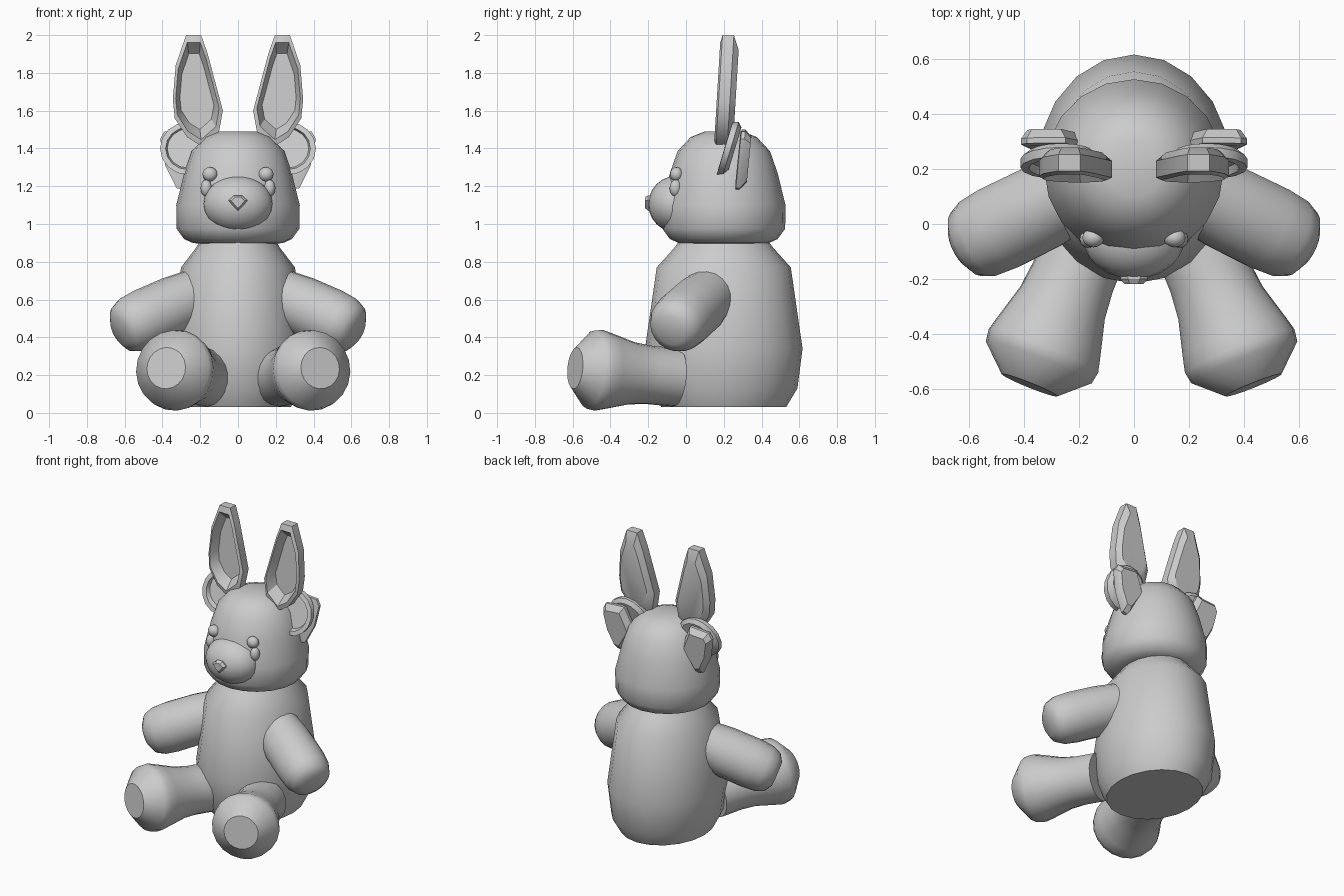
import bpy, bmesh, math
from mathutils import Vector, Matrix

if "Cube" in bpy.data.objects:
    bpy.data.objects.remove(bpy.data.objects["Cube"])


def finish(name, bm, angle=40):
    bmesh.ops.recalc_face_normals(bm, faces=bm.faces)
    me = bpy.data.meshes.new(name)
    bm.to_mesh(me)
    bm.free()
    ob = bpy.data.objects.new(name, me)
    bpy.context.collection.objects.link(ob)
    bpy.ops.object.select_all(action='DESELECT')
    ob.select_set(True)
    bpy.context.view_layer.objects.active = ob
    bpy.ops.object.shade_smooth_by_angle(angle=math.radians(angle))
    return ob


def loft(name, rings, angle=40):
    """Skin a stack of point rings and cap both ends."""
    bm = bmesh.new()
    loops = [[bm.verts.new(p) for p in ring] for ring in rings]
    for a, b in zip(loops, loops[1:]):
        n = len(a)
        for i in range(n):
            j = (i + 1) % n
            bm.faces.new((a[i], a[j], b[j], b[i]))
    bm.faces.new(loops[0][::-1])
    bm.faces.new(loops[-1])
    return finish(name, bm, angle)


def lathe(name, profile, origin, axis=(0, 0, 1), sx=1.0, sides=20, angle=40):
    """Revolve (radius, distance along axis) pairs."""
    rot = Vector((0, 0, 1)).rotation_difference(Vector(axis)).to_matrix()
    rings = []
    for r, t in profile:
        rings.append([Vector(origin) + rot @ Vector((
            r * sx * math.sin(2 * math.pi * i / sides),
            r * math.cos(2 * math.pi * i / sides), t)) for i in range(sides)])
    return loft(name, rings, angle)


def plate(name, outline, levels, y, lean, angle=30):
    """Ear plate: outline in x-z, levels are (scale, y offset), leaning with z."""
    cx = sum(p[0] for p in outline) / len(outline)
    cz = sum(p[1] for p in outline) / len(outline)
    rings = []
    for s, dy in levels:
        rings.append([Vector((cx + s * (x - cx), y + dy + lean * s * (z - cz),
                              cz + s * (z - cz))) for x, z in outline])
    return loft(name, rings, angle)


def ball(name, loc, radii, seg=20):
    bm = bmesh.new()
    bmesh.ops.create_uvsphere(bm, u_segments=seg, v_segments=seg // 2, radius=1,
                              matrix=Matrix.Translation(loc) @ Matrix.Diagonal((*radii, 1)))
    return finish(name, bm)


def mirrored(ob, centre=0.0):
    """Copy flipped across the plane x = centre."""
    bm = bmesh.new()
    bm.from_mesh(ob.data)
    for v in bm.verts:
        v.co.x = 2 * centre - v.co.x
    finish(ob.name + "_left", bm)


# torso and head
lathe("torso", [(.33, .03), (.39, .13), (.417, .34), (.355, .77), (.265, .87), (.22, .93)],
      (0, .2, 0), sx=.85, angle=50)
lathe("head", [(.2, .895), (.24, .9), (.285, .92), (.325, .975), (.327, 1.1), (.285, 1.27),
               (.245, 1.385), (.175, 1.46), (.1, 1.49)], (0, .2, 0), angle=60)

# muzzle
ball("muzzle", (0, -.05, 1.105), (.185, .15, .15), 24)

# nose
plate("nose", [(-.05, 1.125), (-.022, 1.152), (.022, 1.152), (.05, 1.125), (.03, 1.1),
               (0, 1.07), (-.03, 1.1)], [(.9, .05), (1, 0), (.7, -.018)], -.2, 0)

# eyes, two sizes on each side
mirrored(ball("upper_eye", (.148, -.05, 1.263), (.04, .035, .038), 16))
mirrored(ball("lower_eye", (.168, -.055, 1.19), (.03, .032, .045), 16))

# arms
mirrored(lathe("arm", [(.14, -.3), (.158, -.1), (.16, .08), (.152, .17), (.128, .225), (.08, .255)],
               (.42, .02, .53), (.83, -.41, -.37)))

# legs with wide feet
mirrored(lathe("leg", [(.155, 0), (.155, .15), (.165, .25), (.2, .38), (.215, .44), (.208, .485),
                       (.11, .575)], (.222, -.055, .188), (.37, -.925, .085)), .0275)

# tall hollow ears
mirrored(plate("tall_ear", [(.195, 2.0), (.275, 2.0), (.33, 1.84), (.345, 1.66), (.335, 1.56),
                            (.27, 1.46), (.19, 1.41), (.1, 1.49), (.08, 1.6), (.16, 1.9)],
               [(.75, .045), (1, .015), (1, -.045), (.87, -.055), (.8, -.03), (.68, .01)],
               .22, .06))

# round hollow ears
ring = [(.265 + .148 * math.sin(a), 1.4 + .14 * math.cos(a))
        for a in (2 * math.pi * i / 16 for i in range(16))]
mirrored(plate("round_ear", ring, [(.8, .035), (1, .012), (1, -.02), (.8, -.022), (.74, .005)],
               .225, .3))

# pointed ears behind
mirrored(plate("pointed_ear", [(.39, 1.49), (.412, 1.45), (.385, 1.31), (.325, 1.19), (.28, 1.18),
                               (.18, 1.34), (.25, 1.5)],
               [(.75, .035), (1, .0), (1, -.02), (.8, -.025)], .3, .1))
